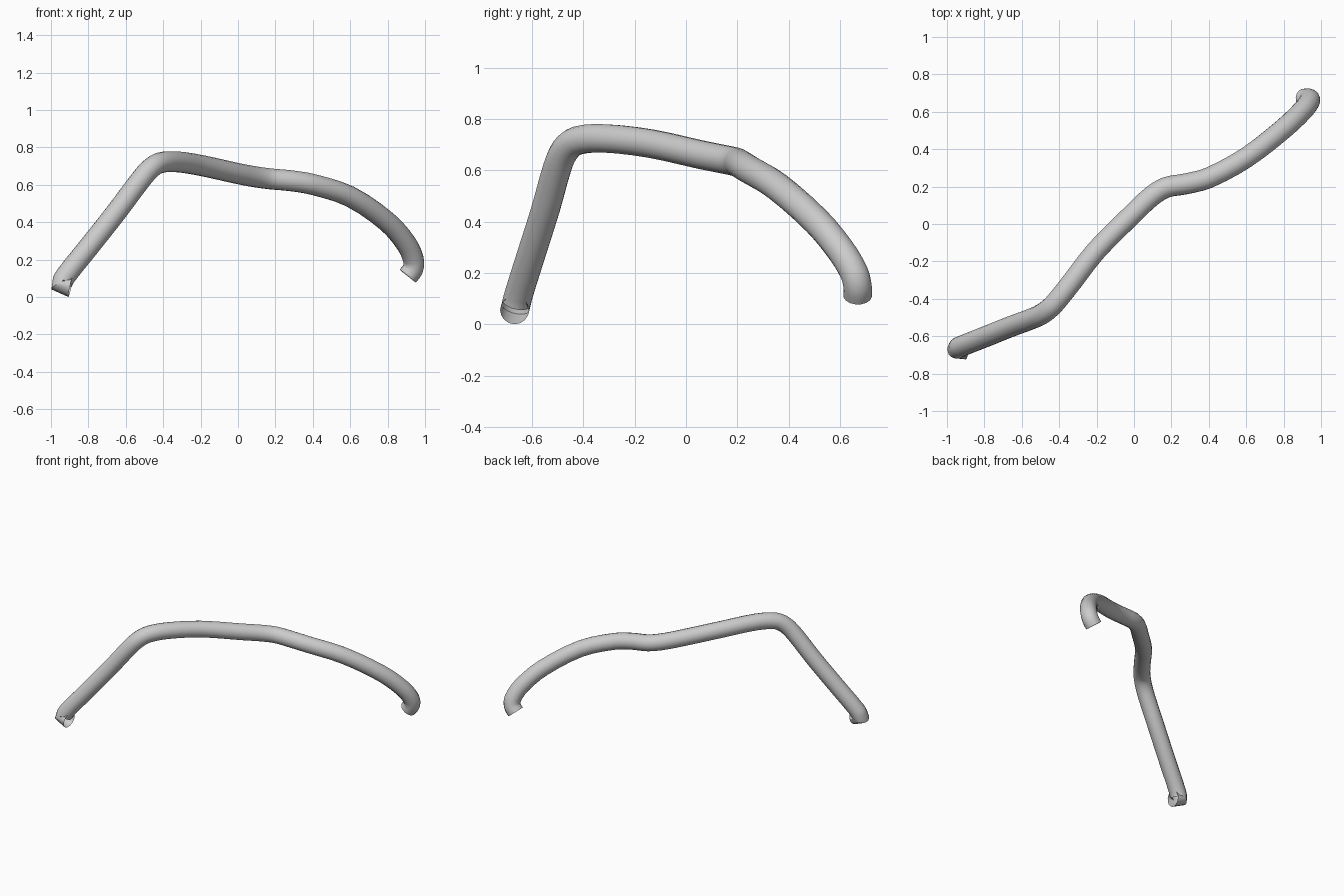
import bpy
from mathutils import Vector
from mathutils.geometry import interpolate_bezier

if "Cube" in bpy.data.objects:
    bpy.data.objects.remove(bpy.data.objects["Cube"])

# centre line of the bent tube, from the folded left tip to the curled right tip
path = [(-0.895, -0.668, 0.055), (-0.947, -0.664, 0.066), (-0.92, -0.652, 0.115),
        (-0.80, -0.605, 0.265), (-0.65, -0.545, 0.455), (-0.53, -0.50, 0.615),
        (-0.475, -0.47, 0.68), (-0.425, -0.425, 0.715), (-0.34, -0.32, 0.724),
        (-0.20, -0.14, 0.704), (0.0, 0.06, 0.66), (0.09, 0.145, 0.643),
        (0.17, 0.195, 0.632), (0.28, 0.215, 0.622), (0.40, 0.247, 0.602),
        (0.60, 0.355, 0.537), (0.80, 0.51, 0.40), (0.90, 0.605, 0.285),
        (0.938, 0.655, 0.20), (0.935, 0.668, 0.15), (0.908, 0.668, 0.112)]
pts = [Vector(p) for p in path]


def tangent(i):
    return (pts[min(i + 1, len(pts) - 1)] - pts[max(i - 1, 0)]).normalized()


# smooth the path, leaving the folded tip sharp
line = [pts[0]]
for i in range(1, len(pts) - 1):
    a, b = pts[i], pts[i + 1]
    d = (b - a).length / 3
    ta = (b - a).normalized() if i == 1 else tangent(i)
    line += interpolate_bezier(a, a + ta * d, b - tangent(i + 1) * d, b, 4)[:-1]
line.append(pts[-1])

# round tube, open at both ends
curve = bpy.data.curves.new("bent_tube", "CURVE")
curve.dimensions = "3D"
curve.bevel_depth = 0.056
curve.bevel_resolution = 6
spline = curve.splines.new("POLY")
spline.points.add(len(line) - 1)
for p, co in zip(spline.points, line):
    p.co = (*co, 1)
spline.use_smooth = True
tube = bpy.data.objects.new("bent_tube", curve)
bpy.context.collection.objects.link(tube)
bpy.context.view_layer.objects.active = tube
tube.select_set(True)
bpy.ops.object.convert(target="MESH")
bpy.ops.object.shade_smooth_by_angle()
